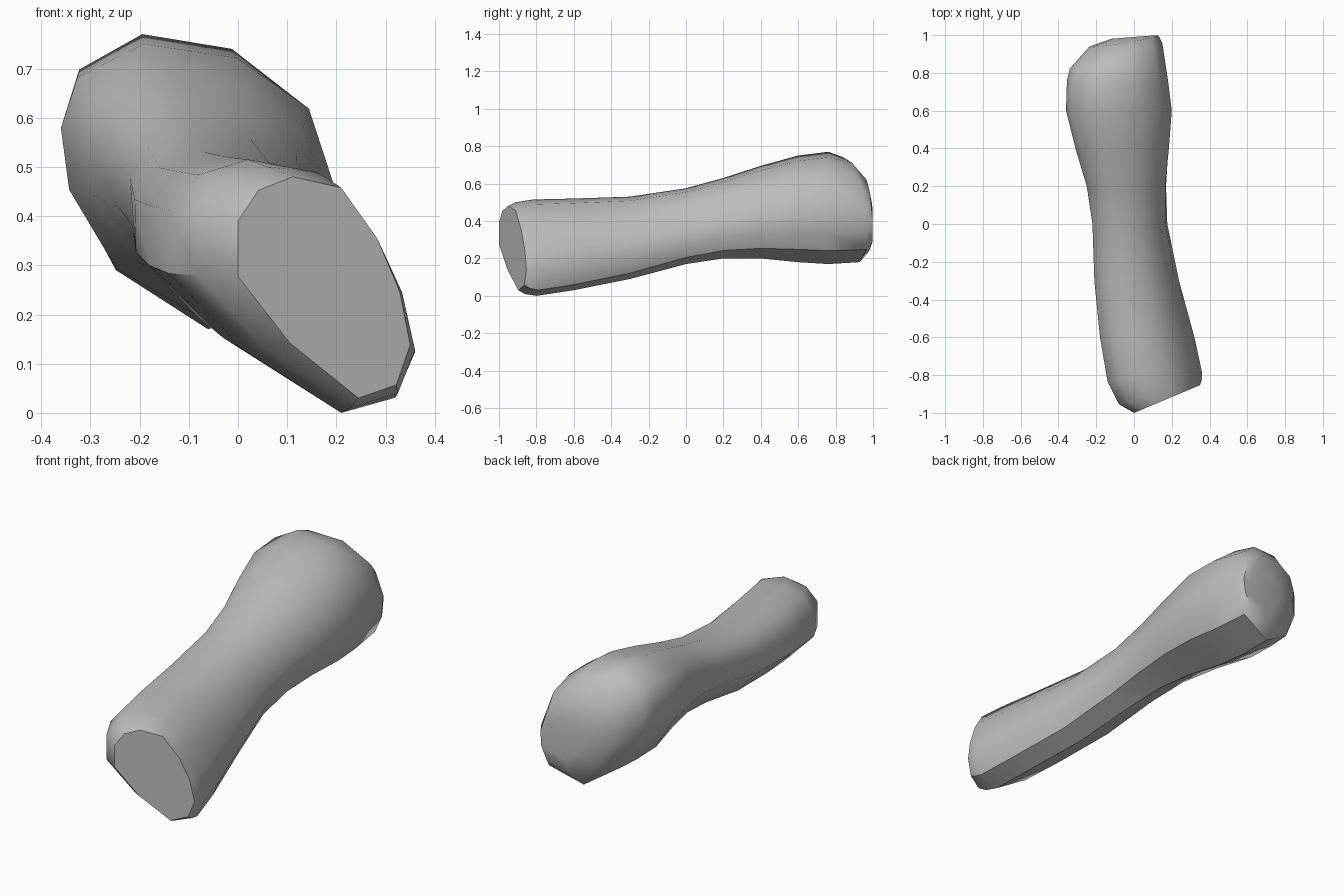
import bpy, bmesh, math

cube = bpy.data.objects.get("Cube")
if cube:
    bpy.data.objects.remove(cube, do_unlink=True)

# One plain stone-grey material
grey = bpy.data.materials.new("stone_grey")
grey.use_nodes = True
colour = (0.5, 0.5, 0.5, 1)
grey.diffuse_color = colour
grey.node_tree.nodes["Principled BSDF"].inputs["Base Color"].default_value = colour

# Tilted cross-sections inside a unit box, for the front and the back end
front_profile = [(0, .55), (0, .8), (.12, .94), (.32, 1), (.6, .95), (.81, .72),
                 (.94, .48), (1, .24), (.92, .06), (.7, 0), (.3, .25)]
back_profile = [(.03, .48), (0, .7), (.06, .88), (.3, 1), (.64, .95), (.9, .77),
                (1, .47), (.98, .28), (.9, .12), (.55, 0), (.2, .2)]

# Stations along the body: y, slant by x, slant by z, left, right, bottom, top
stations = [
    (-1, .42, 0, 0, .35, .03, .48),
    (-.93, .3, 0, -.08, .36, .01, .5),
    (-.82, .1, 0, -.14, .36, 0, .515),
    (-.6, 0, 0, -.18, .32, .03, .52),
    (-.3, 0, 0, -.21, .24, .09, .53),
    (0, 0, 0, -.22, .18, .17, .575),
    (.2, 0, 0, -.25, .175, .2, .63),
    (.4, 0, 0, -.31, .19, .2, .695),
    (.6, 0, 0, -.36, .2, .18, .75),
    (.76, 0, 0, -.355, .18, .17, .77),
    (.92, .25, -.1, -.34, .15, .18, .74),
    (.975, .15, -.05, -.24, .13, .24, .64),
    (.99, .08, 0, -.12, .1, .32, .52),
]


def blend(a, b, t):
    return a + (b - a) * t


def add_ring(bm, station):
    y, slant_x, slant_z, left, right, bottom, top = station
    t = min(max((y + .5) / 1.1, 0), 1)
    ring = []
    for (fu, fv), (bu, bv) in zip(front_profile, back_profile):
        x = blend(left, right, blend(fu, bu, t))
        z = blend(bottom, top, blend(fv, bv, t))
        ring.append(bm.verts.new((x, y + slant_x * x + slant_z * (z - .45), z)))
    return ring


# Loft the body through the stations and close both ends
bm = bmesh.new()
rings = [add_ring(bm, s) for s in stations]
count = len(front_profile)
for near, far in zip(rings, rings[1:]):
    for i in range(count):
        j = (i + 1) % count
        bm.faces.new((near[i], near[j], far[j], far[i]))
bm.faces.new(rings[0])
bm.faces.new(rings[-1])
bmesh.ops.recalc_face_normals(bm, faces=bm.faces)

mesh = bpy.data.meshes.new("bone_body")
bm.to_mesh(mesh)
bm.free()
mesh.materials.append(grey)
body = bpy.data.objects.new("bone_body", mesh)
bpy.context.collection.objects.link(body)

# Smooth shading that keeps the lower ridge and end rims crisp
bpy.ops.object.select_all(action='DESELECT')
body.select_set(True)
bpy.context.view_layer.objects.active = body
bpy.ops.object.shade_smooth_by_angle(angle=math.radians(42))
